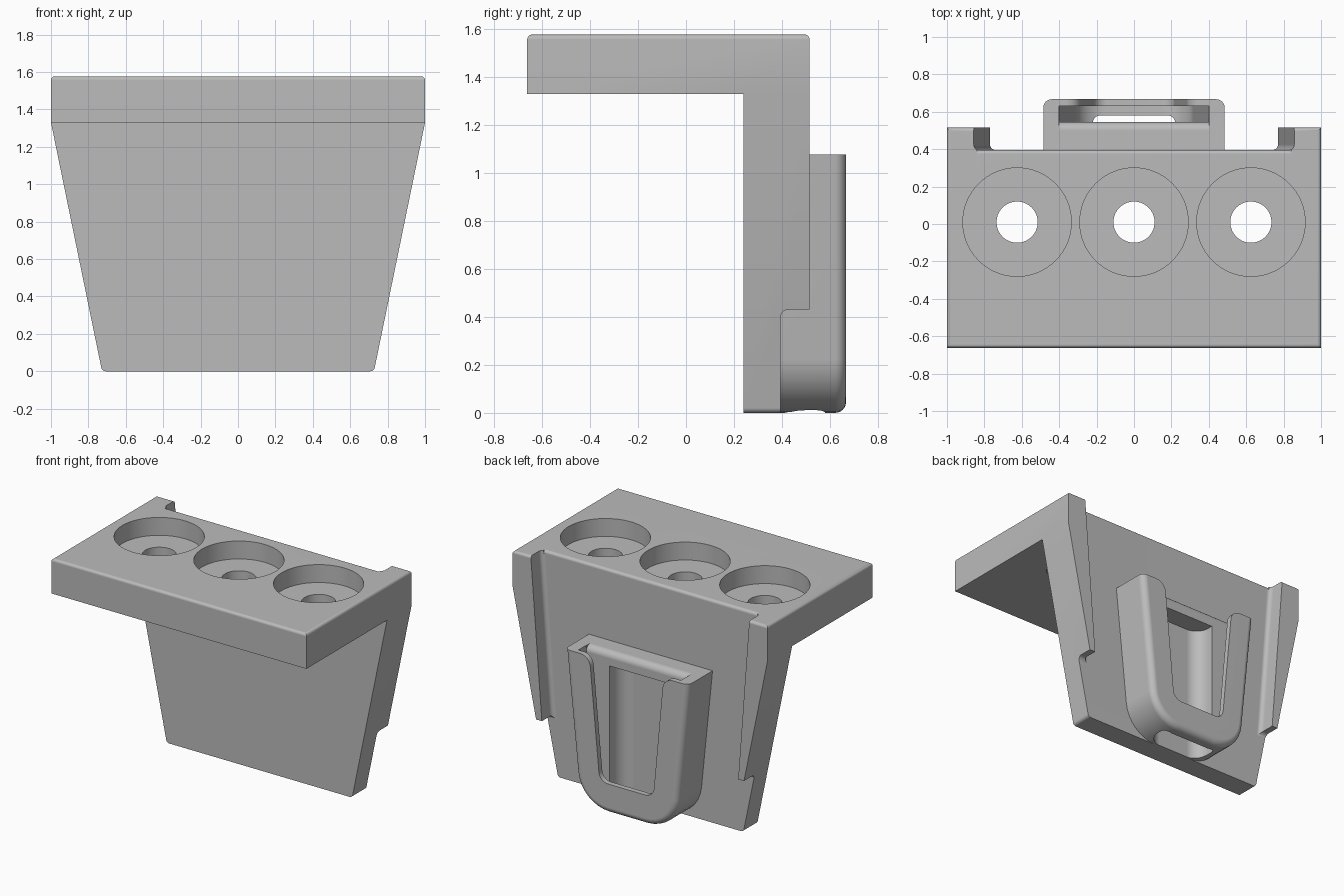
import bpy, bmesh, math
from mathutils import Vector

old = bpy.data.objects.get("Cube")
if old:
    bpy.data.objects.remove(old, do_unlink=True)

grey = bpy.data.materials.new("plain grey")
grey.use_nodes = True
grey.diffuse_color = (0.5, 0.5, 0.5, 1)
grey.node_tree.nodes["Principled BSDF"].inputs["Base Color"].default_value = (0.5, 0.5, 0.5, 1)

# Where the two profile coordinates and the depth go, for each extrusion axis
AXES = {"x": lambda u, v, d: (d, u, v),
        "y": lambda u, v, d: (u, d, v),
        "z": lambda u, v, d: (u, v, d)}


def rounded(corners, steps=8):
    """Outline from (u, v, radius) corners, each one filleted."""
    out = []
    for i, (u, v, r) in enumerate(corners):
        p = Vector((u, v))
        if not r:
            out.append(p)
            continue
        a = (Vector(corners[i - 1][:2]) - p).normalized()
        b = (Vector(corners[(i + 1) % len(corners)][:2]) - p).normalized()
        half = a.angle(b) / 2
        centre = p + (a + b).normalized() * r / math.sin(half)
        start = p + a * r / math.tan(half) - centre
        end = p + b * r / math.tan(half) - centre
        sweep = math.pi - 2 * half
        for k in range(steps + 1):
            t = k / steps
            arc = (start * math.sin((1 - t) * sweep) + end * math.sin(t * sweep)) / math.sin(sweep)
            out.append(centre + arc)
    return out


def mirrored(half):
    """Complete a right half listed from top to bottom."""
    return half + [(-u, v, r) for u, v, r in reversed(half)]


def prism(name, corners, axis, lo, hi, bevel=0, bevel_rule=None):
    bm = bmesh.new()
    place = AXES[axis]
    pts = rounded(corners)
    rings = [[bm.verts.new(place(p.x, p.y, d)) for p in pts] for d in (lo, hi)]
    bm.faces.new(rings[0])
    bm.faces.new(rings[1])
    n = len(pts)
    for i in range(n):
        j = (i + 1) % n
        bm.faces.new((rings[0][i], rings[0][j], rings[1][j], rings[1][i]))
    bmesh.ops.recalc_face_normals(bm, faces=bm.faces)
    if bevel:
        edges = [e for e in bm.edges if bevel_rule(e)]
        bmesh.ops.bevel(bm, geom=edges, offset=bevel, segments=6, profile=0.5, affect="EDGES")
    mesh = bpy.data.meshes.new(name)
    bm.to_mesh(mesh)
    bm.free()
    obj = bpy.data.objects.new(name, mesh)
    bpy.context.collection.objects.link(obj)
    mesh.materials.append(grey)
    return obj


def combine(obj, tool, operation="DIFFERENCE"):
    bpy.context.view_layer.objects.active = obj
    mod = obj.modifiers.new("cut", "BOOLEAN")
    mod.operation = operation
    mod.solver = "EXACT"
    mod.object = tool
    bpy.ops.object.modifier_apply(modifier=mod.name)
    bpy.data.objects.remove(tool, do_unlink=True)


def round_over(obj, y, z, r, width):
    """Round the back top edge at (y, z)."""
    tool = prism("edge_cutter", [(y - r, z + 0.2, 0), (y - r, z, 0)]
                 + [(y - r + r * math.sin(a), z - r + r * math.cos(a), 0)
                    for a in (math.pi / 2 * k / 8 for k in range(1, 9))]
                 + [(y + 0.01, z - r, 0), (y + 0.01, z + 0.2, 0)], "x", -width, width)
    combine(obj, tool)


def cylinder_cut(obj, x, y, r, lo, hi):
    circle = [(x + r * math.cos(a), y + r * math.sin(a), 0)
              for a in (math.tau * k / 64 for k in range(64))]
    combine(obj, prism("hole_cutter", circle, "z", lo, hi))


def finish(obj):
    bpy.ops.object.select_all(action="DESELECT")
    obj.select_set(True)
    bpy.context.view_layer.objects.active = obj
    bpy.ops.object.shade_smooth_by_angle(angle=math.radians(32))
    mod = obj.modifiers.new("even_shading", "WEIGHTED_NORMAL")
    mod.keep_sharp = True


TOP, UNDER, BACK, PLATE = 1.577, 1.33, 0.515, 0.395

# Bracket body: L-shaped side profile trimmed to the tapered front outline
body = prism("bracket_body", [(-0.662, UNDER, 0), (-0.662, TOP, 0.02), (BACK, TOP, 0.02),
                              (BACK, 0, 0), (0.24, 0, 0), (0.24, UNDER, 0)], "x", -1.2, 1.2)
outline = mirrored([(1, TOP, 0.02), (1, UNDER, 0), (0.727, 0, 0.025)])
combine(body, prism("outline_cutter", outline, "y", -1, 1), "INTERSECT")

# Recess in the back that leaves a rib along each side
recess = mirrored([(0.87, 1.75, 0), (0.77, 0.43, 0), (1.2, 0.43, 0), (1.2, -0.2, 0)])
combine(body, prism("recess_cutter", recess, "y", PLATE, 0.8, 0.03,
                    lambda e: all(abs(v.co.y - PLATE) < 1e-4 for v in e.verts)))
round_over(body, PLATE, TOP, 0.02, 0.84)

# Three counterbored holes in the shelf
for x in (-0.625, 0, 0.625):
    cylinder_cut(body, x, 0.01, 0.29, 1.45, 1.8)
    cylinder_cut(body, x, 0.01, 0.11, 1.2, 1.6)
finish(body)

# Clip pocket: tapered U with a rounded rim on its back face
CLIP_TOP, CLIP_BACK = 1.077, 0.667
clip = prism("clip_pocket", mirrored([(0.485, CLIP_TOP, 0), (0.375, 0, 0.25)]), "y",
             PLATE, CLIP_BACK, 0.045,
             lambda e: all(v.co.y > CLIP_BACK - 1e-4 for v in e.verts)
             and any(v.co.z < CLIP_TOP - 0.01 for v in e.verts))
# Inner cavity, open at the top
combine(clip, prism("cavity_cutter", mirrored([(0.415, 1.2, 0), (0.3, 0.09, 0.17)]), "y", 0.545, 0.63))
round_over(clip, 0.545, CLIP_TOP, 0.045, 0.4)
# Open slot in the back wall, with rounded lips
combine(clip, prism("slot_cutter", mirrored([(0.39, 1.2, 0), (0.39, CLIP_TOP + 0.0002, 0),
                                             (0.29, CLIP_TOP + 0.0002, 0.08), (0.21, 0.21, 0.07)]),
                    "y", 0.6, 0.8))
# Window in the inner pad that runs out through the floor
combine(clip, prism("window_cutter", mirrored([(0.22, 0.58, 0.04), (0.22, 0.405, 0.1)]), "z", -0.2, 0.98))
finish(clip)
